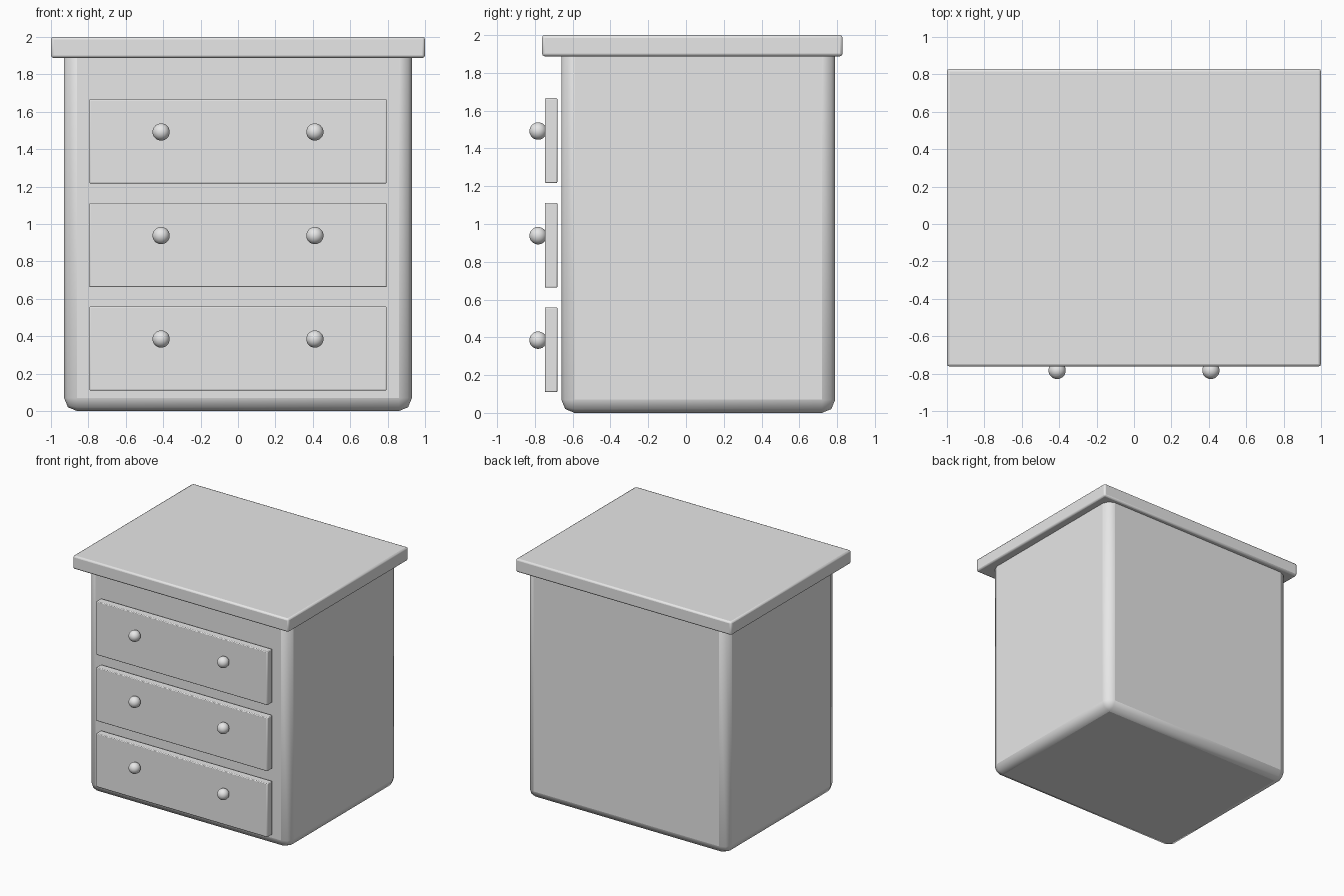
import bpy
import math

cube = bpy.data.objects.get("Cube")
if cube:
    bpy.data.objects.remove(cube, do_unlink=True)

grey = bpy.data.materials.new("plain grey")
grey.use_nodes = True
COLOUR = (0.8, 0.8, 0.8, 1)
grey.diffuse_color = COLOUR
grey.node_tree.nodes["Principled BSDF"].inputs["Base Color"].default_value = COLOUR


def rounded_box(name, low, high, bevel, segments):
    """Box between two corners with rounded, smooth shaded edges."""
    centre = [(a + b) / 2 for a, b in zip(low, high)]
    bpy.ops.mesh.primitive_cube_add(size=1, location=centre)
    box = bpy.context.object
    box.name = name
    box.scale = [b - a for a, b in zip(low, high)]
    bpy.ops.object.transform_apply(location=False, rotation=False, scale=True)
    box.data.materials.append(grey)
    bpy.ops.object.shade_smooth_by_angle(angle=math.radians(50))
    mod = box.modifiers.new("rounded edges", "BEVEL")
    mod.width = bevel
    mod.segments = segments
    bpy.ops.object.modifier_apply(modifier=mod.name)
    bpy.ops.object.shade_smooth_by_angle(angle=math.radians(50))
    return box


# Cabinet body, its top edge hidden inside the slab
rounded_box("cabinet_body", (-0.93, -0.66, 0), (0.93, 0.79, 1.97), 0.07, 2)

# Overhanging top slab
rounded_box("top_slab", (-1, -0.762, 1.888), (1, 0.829, 2), 0.014, 2)

# Drawer fronts standing just clear of the body, each with two round knobs
for row, level in zip(("lower", "middle", "upper"), (0.11, 0.663, 1.217)):
    rounded_box(row + "_drawer_front", (-0.795, -0.747, level),
                (0.795, -0.681, level + 0.449), 0.006, 2)
    for side, x in (("right", -0.411), ("left", 0.411)):
        bpy.ops.mesh.primitive_uv_sphere_add(
            segments=32, ring_count=16, radius=0.046,
            location=(x, -0.783, level + 0.275))
        knob = bpy.context.object
        knob.name = f"{row}_{side}_knob"
        knob.data.materials.append(grey)
        bpy.ops.object.shade_smooth()
